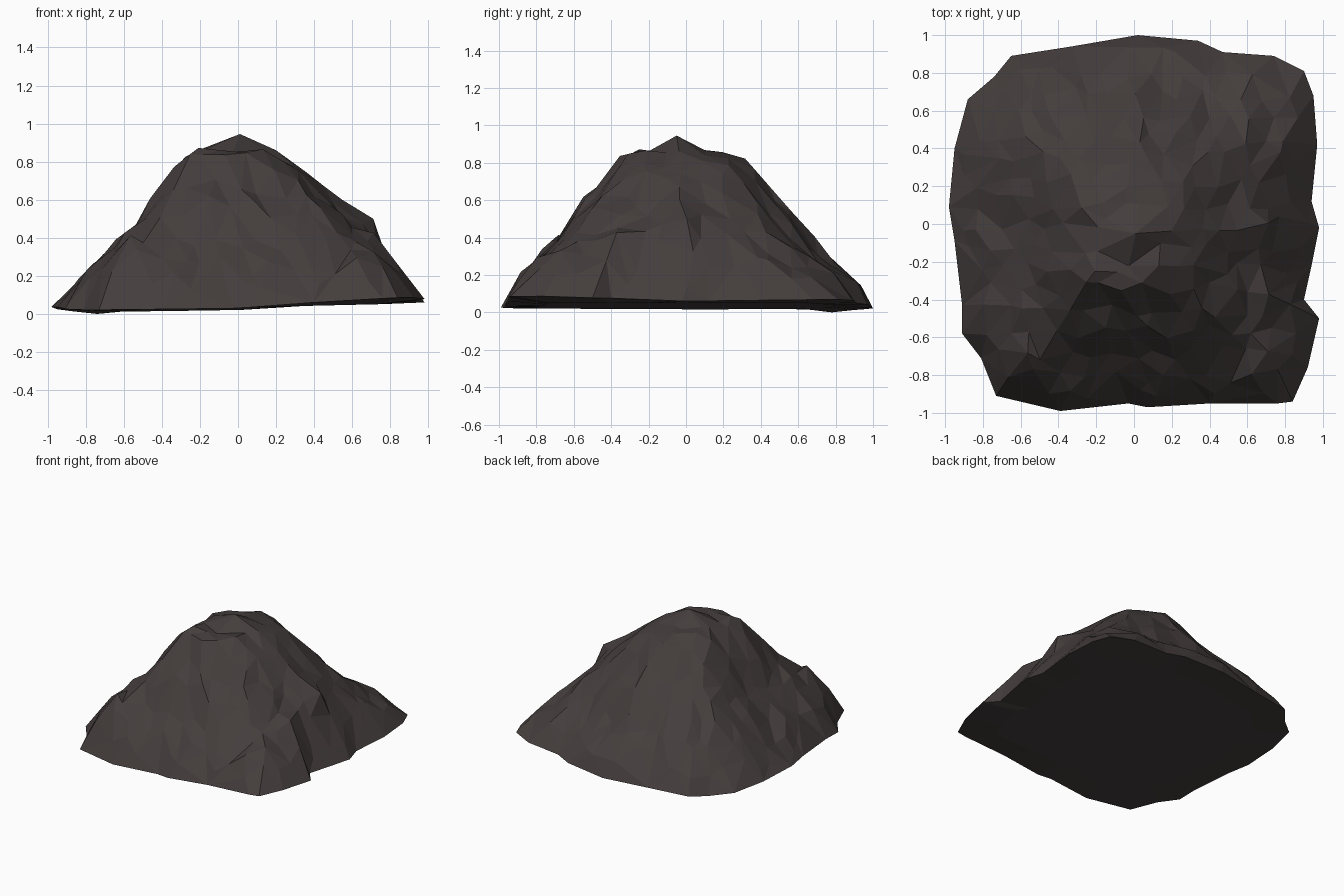
import bpy, bmesh, math, random
from mathutils import Vector, noise
from mathutils.geometry import delaunay_2d_cdt

if "Cube" in bpy.data.objects:
    bpy.data.objects.remove(bpy.data.objects["Cube"])

random.seed(5)

# footprint outline, counter-clockwise from +x
OUTLINE = [(.98, -.02), (.94, .12), (.97, .42), (.95, .68), (.90, .81), (.74, .89),
           (.47, .91), (.34, .97), (.02, 1.0), (-.33, .94), (-.65, .89), (-.74, .78),
           (-.88, .66), (-.95, .40), (-.98, .09), (-.95, -.09), (-.91, -.43),
           (-.91, -.58), (-.81, -.71), (-.73, -.91), (-.39, -.99), (-.03, -.95),
           (.07, -.97), (.40, -.95), (.76, -.95), (.84, -.94), (.92, -.76),
           (.98, -.50), (.90, -.40), (.94, -.22)]

# slope heights in eight directions, from summit to rim, at the fractions R
R = [0, .13, .25, .36, .48, .60, .72, .84, .94, 1]
SLOPES = [
    [.89, .87, .84, .75, .66, .58, .48, .28, .15, .06],   # right
    [.89, .86, .83, .72, .55, .40, .28, .22, .15, .07],   # back right
    [.89, .86, .85, .79, .61, .51, .37, .25, .15, .02],   # back
    [.89, .87, .85, .75, .60, .47, .36, .22, .10, .01],   # back left
    [.89, .88, .86, .75, .56, .41, .30, .19, .09, .04],   # left
    [.89, .87, .87, .81, .65, .50, .40, .31, .15, .02],   # front left
    [.89, .87, .86, .83, .67, .58, .38, .25, .13, .03],   # front
    [.89, .86, .83, .73, .58, .44, .36, .29, .18, .09],   # front right
]


def fraction(x, y):
    """Distance from the centre as a fraction of the outline radius."""
    for (ax, ay), (bx, by) in zip(OUTLINE, OUTLINE[1:] + OUTLINE[:1]):
        if ax * y - ay * x >= -1e-9 and x * by - y * bx >= -1e-9:
            det = ax * by - ay * bx
            return ((x * by - y * bx) + (ax * y - ay * x)) / det
    return 0


def height(x, y):
    r = min(fraction(x, y), 1)
    a = (math.atan2(y, x) / (math.pi / 4)) % 8
    i, t = int(a) % 8, a % 1
    k = max(j for j in range(len(R) - 1) if R[j] <= r)
    u = (r - R[k]) / (R[k + 1] - R[k])
    z = [s[k] * (1 - u) + s[k + 1] * u for s in (SLOPES[i], SLOPES[(i + 1) % 8])]
    z = z[0] * (1 - t) + z[1] * t
    # craggy bumps, fading towards the rim
    fade = min(1, (1 - r) * 5) * min(1, .2 + r)
    bump = .05 * noise.noise(Vector((x * 5, y * 5, 3))) + random.uniform(-.03, .03)
    return z + bump * fade


# scattered surface points: rim, summit and a jittered grid
points = [Vector(p) for p in OUTLINE] + [Vector((.01, -.05))]
step, n = .115, 9
for i in range(-n, n + 1):
    for j in range(-n, n + 1):
        x = (i + .5 * (j % 2)) * step + random.uniform(-.04, .04)
        y = j * step + random.uniform(-.04, .04)
        if math.hypot(x - .01, y + .05) > .11 and fraction(x, y) < .95:
            points.append(Vector((x, y)))
count = len(OUTLINE)
flat, _, tris, *_ = delaunay_2d_cdt(
    points, [], [list(range(count))], 1, 1e-5)

# upper rock surface
bm = bmesh.new()
verts = []
for p in flat:
    top = math.hypot(p.x - .01, p.y + .05) < .01
    verts.append(bm.verts.new((p.x, p.y, .945 if top else height(p.x, p.y))))
for t in tris:
    bm.faces.new([verts[i] for i in t])
lowest = min(verts, key=lambda v: v.co.z)
lowest.co.z = 0

# shallow underside, a little higher on the right than on the left
rim = [e for e in bm.edges if e.is_boundary]
new = bmesh.ops.extrude_edge_only(bm, edges=rim)['geom']
for v in (g for g in new if isinstance(g, bmesh.types.BMVert)):
    v.co = (v.co.x * .78, v.co.y * .78, .034 + .018 * v.co.x)
bmesh.ops.edgeloop_fill(bm, edges=[e for e in bm.edges if e.is_boundary])
bmesh.ops.recalc_face_normals(bm, faces=bm.faces)

mesh = bpy.data.meshes.new("rock_mound")
bm.to_mesh(mesh)
bm.free()
rock = bpy.data.objects.new("rock_mound", mesh)
bpy.context.collection.objects.link(rock)

# one dark stone colour
stone = bpy.data.materials.new("dark stone")
stone.diffuse_color = (.058, .047, .046, 1)
stone.use_nodes = True
stone.node_tree.nodes["Principled BSDF"].inputs["Base Color"].default_value = stone.diffuse_color
mesh.materials.append(stone)
